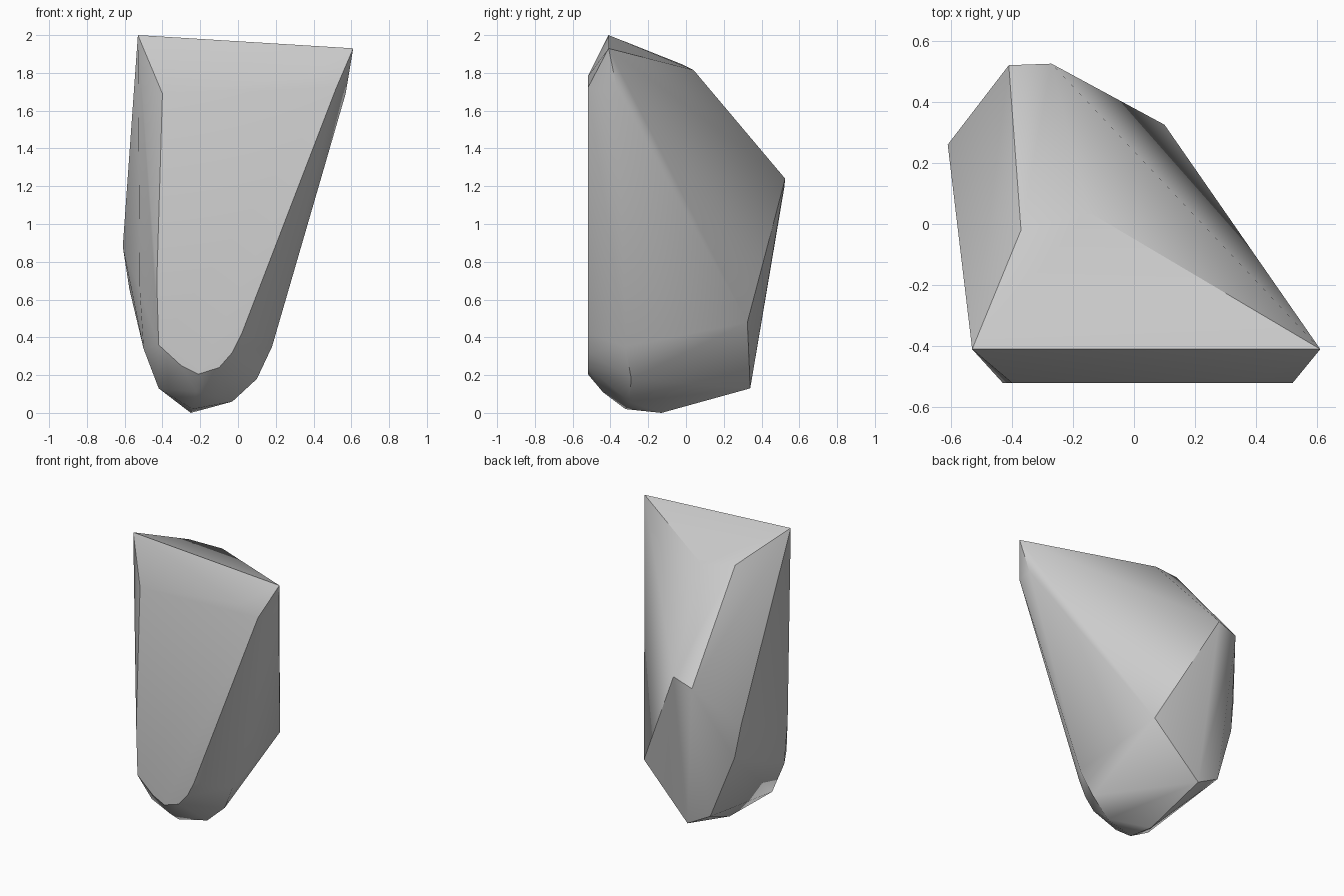
import bpy, bmesh, math

# Remove the default object
cube = bpy.data.objects.get("Cube")
if cube:
    bpy.data.objects.remove(cube, do_unlink=True)

# Flat front: rounded at the foot, wide at the top
FRONT_Y = -0.52
front_outline = [(-0.42, 0.36), (-0.30, 0.25), (-0.21, 0.205), (-0.10, 0.24),
                 (-0.03, 0.32), (0.02, 0.42), (0.52, 1.72), (0.38, 1.78),
                 (-0.40, 1.69), (-0.43, 0.69)]
front = [(x, FRONT_Y, z) for x, z in front_outline]

# Bevelled rim behind the front
rim = [(-0.52, -0.39, 0.65), (-0.50, -0.38, 0.34), (-0.42, -0.36, 0.13),
       (-0.24, -0.32, 0.02), (-0.03, -0.30, 0.06), (0.10, -0.29, 0.18),
       (0.18, -0.32, 0.35), (0.57, -0.36, 1.69), (-0.22, -0.44, 0.11)]

# Sloping top and the narrow ridge down the back
top = [(-0.53, -0.41, 2.0), (0.61, -0.41, 1.93),
       (-0.15, 0.04, 1.815), (-0.37, -0.02, 1.845)]
ridge_end = [(-0.27, 0.525, 1.24), (-0.41, 0.52, 1.19)]

# Outer corners of the back and underside
back = [(-0.61, 0.26, 0.88), (-0.575, 0.28, 0.655), (-0.42, 0.33, 0.22),
        (-0.25, 0.34, 0.13), (0.10, 0.325, 0.48), (-0.25, -0.13, 0.0)]

# Wrap the corners in one faceted stone
bm = bmesh.new()
for co in front + rim + top + ridge_end + back:
    bm.verts.new(co)
hull = bmesh.ops.convex_hull(bm, input=bm.verts[:])
spare = {v for v in hull["geom_interior"] + hull["geom_unused"]
         if isinstance(v, bmesh.types.BMVert)}
bmesh.ops.delete(bm, geom=list(spare), context='VERTS')
bmesh.ops.dissolve_limit(bm, angle_limit=math.radians(1.5),
                         verts=bm.verts[:], edges=bm.edges[:])
bmesh.ops.recalc_face_normals(bm, faces=bm.faces[:])
mesh = bpy.data.meshes.new("rock")
bm.to_mesh(mesh)
bm.free()
rock = bpy.data.objects.new("rock", mesh)
bpy.context.collection.objects.link(rock)

# Plain grey stone
stone = bpy.data.materials.new("grey_stone")
stone.use_nodes = True
colour = (0.6, 0.6, 0.6, 1.0)
stone.diffuse_color = colour
stone.node_tree.nodes["Principled BSDF"].inputs["Base Color"].default_value = colour
mesh.materials.append(stone)

# Soft facets with crisp main edges
bpy.ops.object.select_all(action='DESELECT')
rock.select_set(True)
bpy.context.view_layer.objects.active = rock
bpy.ops.object.shade_smooth_by_angle(angle=math.radians(32))
